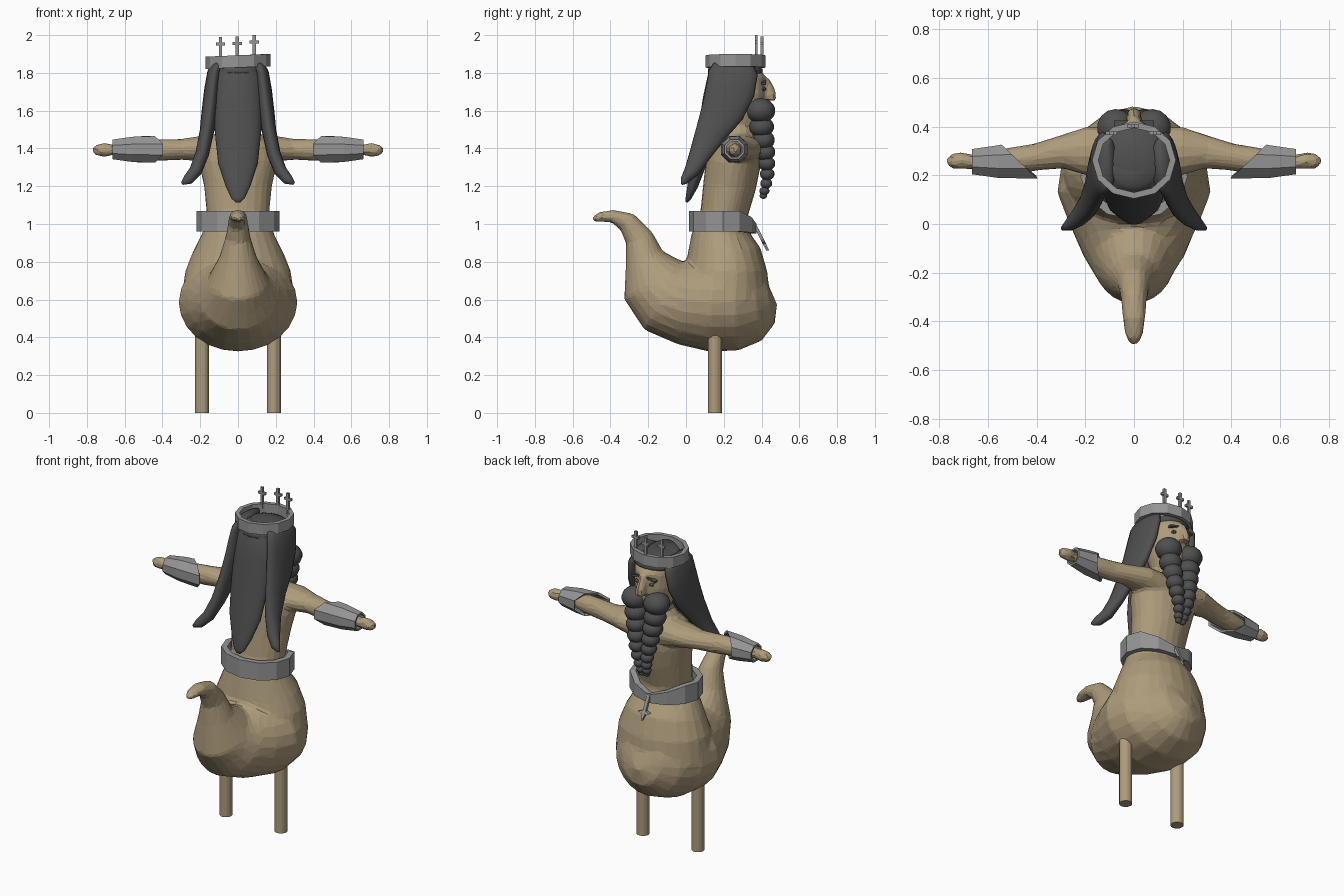
import bpy, bmesh, math
from math import sin, cos, pi
from mathutils import Vector, Matrix

if "Cube" in bpy.data.objects:
    bpy.data.objects.remove(bpy.data.objects["Cube"])


def material(name, rgb):
    m = bpy.data.materials.new(name)
    m.diffuse_color = (*rgb, 1)
    m.use_nodes = True
    m.node_tree.nodes["Principled BSDF"].inputs["Base Color"].default_value = m.diffuse_color
    return m


SKIN = material("tan", (0.42, 0.33, 0.20))
DARK = material("dark_grey", (0.08, 0.08, 0.08))
METAL = material("metal_grey", (0.30, 0.30, 0.30))


def finish(name, bm, mat, smooth=False):
    bmesh.ops.recalc_face_normals(bm, faces=bm.faces)
    me = bpy.data.meshes.new(name)
    bm.to_mesh(me)
    bm.free()
    me.materials.append(mat)
    for p in me.polygons:
        p.use_smooth = smooth
    ob = bpy.data.objects.new(name, me)
    bpy.context.collection.objects.link(ob)
    return ob


def loft(bm, sections, closed=False):
    rows = [[bm.verts.new(p) for p in s] for s in sections]
    n = len(rows[0])
    pairs = list(zip(rows, rows[1:])) + ([(rows[-1], rows[0])] if closed else [])
    for a, b in pairs:
        for i in range(n):
            j = (i + 1) % n
            bm.faces.new((a[i], a[j], b[j], b[i]))
    if not closed:
        bm.faces.new(rows[0])
        bm.faces.new(rows[-1])


def tube(bm, stations, hint, n=16):
    """stations: x, y, z, radius along hint, radius across it"""
    pts = [Vector(s[:3]) for s in stations]
    h = Vector(hint)
    sections = []
    for i, (p, s) in enumerate(zip(pts, stations)):
        t = (pts[min(i + 1, len(pts) - 1)] - pts[max(i - 1, 0)]).normalized()
        u = (h - t * h.dot(t)).normalized()
        v = t.cross(u)
        sections.append([p + u * s[3] * cos(2 * pi * k / n) + v * s[4] * sin(2 * pi * k / n)
                         for k in range(n)])
    loft(bm, sections)


def ball(bm, c, r, seg=14):
    m = Matrix.Translation(c) @ Matrix.Diagonal((*r, 1))
    bmesh.ops.create_uvsphere(bm, u_segments=seg, v_segments=9, radius=1, matrix=m)


def box(bm, c, size, rot=Matrix()):
    bmesh.ops.create_cube(bm, size=1, matrix=Matrix.Translation(c) @ rot @ Matrix.Diagonal((*size, 1)))


# body: belly with curled tail, torso with head, arms, fused into one skin
bm = bmesh.new()
tube(bm, [(0, y, z, a, b) for y, z, a, b in [
    (.462, .62, .04, .05), (.44, .61, .13, .14), (.37, .60, .225, .22), (.26, .585, .295, .255),
    (.13, .585, .315, .26), (0, .595, .265, .235), (-.10, .63, .215, .225), (-.17, .70, .16, .185),
    (-.22, .82, .10, .105), (-.25, .93, .065, .075), (-.31, 1.01, .052, .055),
    (-.39, 1.042, .047, .034), (-.46, 1.037, .036, .026), (-.493, 1.022, .018, .013)]], (1, 0, 0), 24)
tube(bm, [(0, y, z, a, b) for y, z, a, b in [
    (.20, .60, .30, .25), (.21, .75, .28, .22), (.20, .85, .24, .195), (.185, .95, .19, .155),
    (.20, 1.05, .165, .125), (.23, 1.2, .18, .14), (.25, 1.32, .205, .145), (.26, 1.41, .20, .13),
    (.27, 1.46, .13, .10), (.285, 1.52, .08, .09), (.30, 1.58, .10, .12), (.285, 1.68, .125, .14),
    (.28, 1.78, .125, .14), (.28, 1.84, .08, .09)]], (1, 0, 0), 24)
tube(bm, [(0, .42, 1.77, .02, .02), (0, .445, 1.69, .03, .035), (0, .44, 1.655, .035, .04)], (1, 0, 0), 8)
for s in (1, -1):
    tube(bm, [(s * x, y, z, a, b) for x, y, z, a, b in [
        (.08, .29, 1.39, .11, .09), (.20, .30, 1.40, .10, .068), (.30, .295, 1.395, .068, .056),
        (.40, .275, 1.392, .056, .058), (.50, .26, 1.392, .055, .055), (.62, .255, 1.393, .035, .035),
        (.67, .255, 1.393, .03, .03), (.71, .26, 1.392, .036, .038), (.75, .257, 1.39, .03, .03),
        (.768, .255, 1.388, .015, .016)]], (0, 1, 0), 14)
body = finish("body", bm, SKIN)
bpy.context.view_layer.objects.active = body
remesh = body.modifiers.new("fuse", 'REMESH')
remesh.mode, remesh.voxel_size = 'VOXEL', 0.012
smooth = body.modifiers.new("soften", 'SMOOTH')
smooth.iterations, smooth.factor = 6, 0.5
dec = body.modifiers.new("facet", 'DECIMATE')
dec.ratio = 0.05
for name in ("fuse", "soften", "facet"):
    bpy.ops.object.modifier_apply(modifier=name)

# legs
for s in (1, -1):
    bm = bmesh.new()
    bmesh.ops.create_cone(bm, cap_ends=True, segments=16, radius1=.037, radius2=.037, depth=.5,
                          matrix=Matrix.Translation((s * .19, .153, .25)))
    finish("leg", bm, SKIN)

# eyes and brows
bm = bmesh.new()
for s in (1, -1):
    ball(bm, (s * .05, .41, 1.715), (.016, .014, .01), 8)
    box(bm, (s * .052, .412, 1.75), (.06, .025, .012), Matrix.Rotation(s * .25, 4, 'Y'))
finish("eyes_and_brows", bm, DARK)

# hair: cap, long back lock and two flaring side locks
bm = bmesh.new()
ball(bm, (0, .26, 1.81), (.147, .147, .055), 20)
tube(bm, [(0, y, z, a, b) for y, z, a, b in [
    (.25, 1.85, .09, .10), (.22, 1.77, .14, .11), (.16, 1.65, .13, .075), (.11, 1.48, .122, .05),
    (.07, 1.32, .105, .04), (.035, 1.2, .065, .028), (.012, 1.135, .035, .015),
    (.003, 1.115, .012, .006)]], (1, 0, 0), 18)
for s in (1, -1):
    tube(bm, [(s * x, y, z, a, b) for x, y, z, a, b in [
        (.10, .25, 1.86, .10, .03), (.125, .25, 1.80, .13, .038), (.137, .235, 1.71, .13, .042),
        (.15, .195, 1.60, .115, .042), (.165, .135, 1.49, .085, .038), (.19, .075, 1.37, .058, .036),
        (.225, .03, 1.28, .04, .034), (.265, -.005, 1.235, .024, .028),
        (.295, -.02, 1.215, .008, .009)]], (0, 1, 0), 16)
finish("hair", bm, DARK, True)

# beard: two braids of shrinking beads meeting at the bottom
bm = bmesh.new()
for s in (1, -1):
    for x, y, z, r in [(.075, .395, 1.60, .078), (.066, .40, 1.515, .066), (.057, .41, 1.445, .06),
                       (.049, .42, 1.38, .053), (.042, .427, 1.32, .046), (.034, .43, 1.265, .039),
                       (.026, .425, 1.215, .032), (.02, .415, 1.175, .027), (.016, .41, 1.15, .02)]:
        ball(bm, (s * x, y, z), (r, r, r * .85))
finish("beard", bm, DARK, True)


def band(bm, n, centre, rx, ry, thick, zrange):
    """faceted closed band; zrange(x, y) gives bottom and top"""
    sections = []
    for k in range(n):
        c, s = sin(2 * pi * k / n), cos(2 * pi * k / n)
        lo, hi = zrange(c, s)
        sections.append([(centre[0] + (rx - d) * c, centre[1] + (ry - d) * s, z)
                         for d, z in ((0, lo), (0, hi), (thick, hi), (thick, lo))])
    loft(bm, sections, True)


# crown with three small crosses
bm = bmesh.new()
band(bm, 12, (0, .262), .172, .158, .026, lambda x, y: (1.828 + .007 * x, 1.893 + .007 * x))
for x, y, z in ((-.093, .372, 1.99), (-.004, .402, 1.993), (.086, .372, 2.0)):
    box(bm, (x, y, z - .065), (.017, .014, .13))
    box(bm, (x, y, z - .037), (.048, .014, .015))
finish("crown", bm, METAL)

# belt dipping to a narrow point at the front, with a hanging star pendant
bm = bmesh.new()
band(bm, 12, (0, .195), .22, .178, .035, lambda x, y: (.95, 1.0) if y > .95 else
     ((.955, 1.035) if y > .8 else (.96, 1.07)))
tilt = Matrix.Rotation(.47, 4, 'X')
box(bm, (0, .39, .945), (.02, .016, .13), tilt)
star = [Matrix.Translation((0, .41, .905)) @ tilt @
        Vector(((.042 if k % 2 == 0 else .015) * cos(k * pi / 4), 0,
                (.05 if k % 2 == 0 else .015) * sin(k * pi / 4))) for k in range(8)]
loft(bm, [[p + Vector((0, d, 0)) for p in star] for d in (-.008, .008)])
finish("belt", bm, METAL)

# bracers: faceted shells, long on the back of the forearm and short on the front
for s in (1, -1):
    bm = bmesh.new()
    sections = []
    for k in range(8):
        a = 2 * pi * (k + .5) / 8
        start = .47 - .08 * -cos(a) if cos(a) < 0 else .47 + .08 * cos(a)
        sections.append([(s * x, .256 + r * cos(a), 1.395 + r * sin(a))
                         for x, r in ((start, .076), (.56, .072), (.665, .056),
                                      (.665, .044), (.56, .058), (start + .005, .062))])
    loft(bm, sections, True)
    finish("bracer", bm, METAL)
